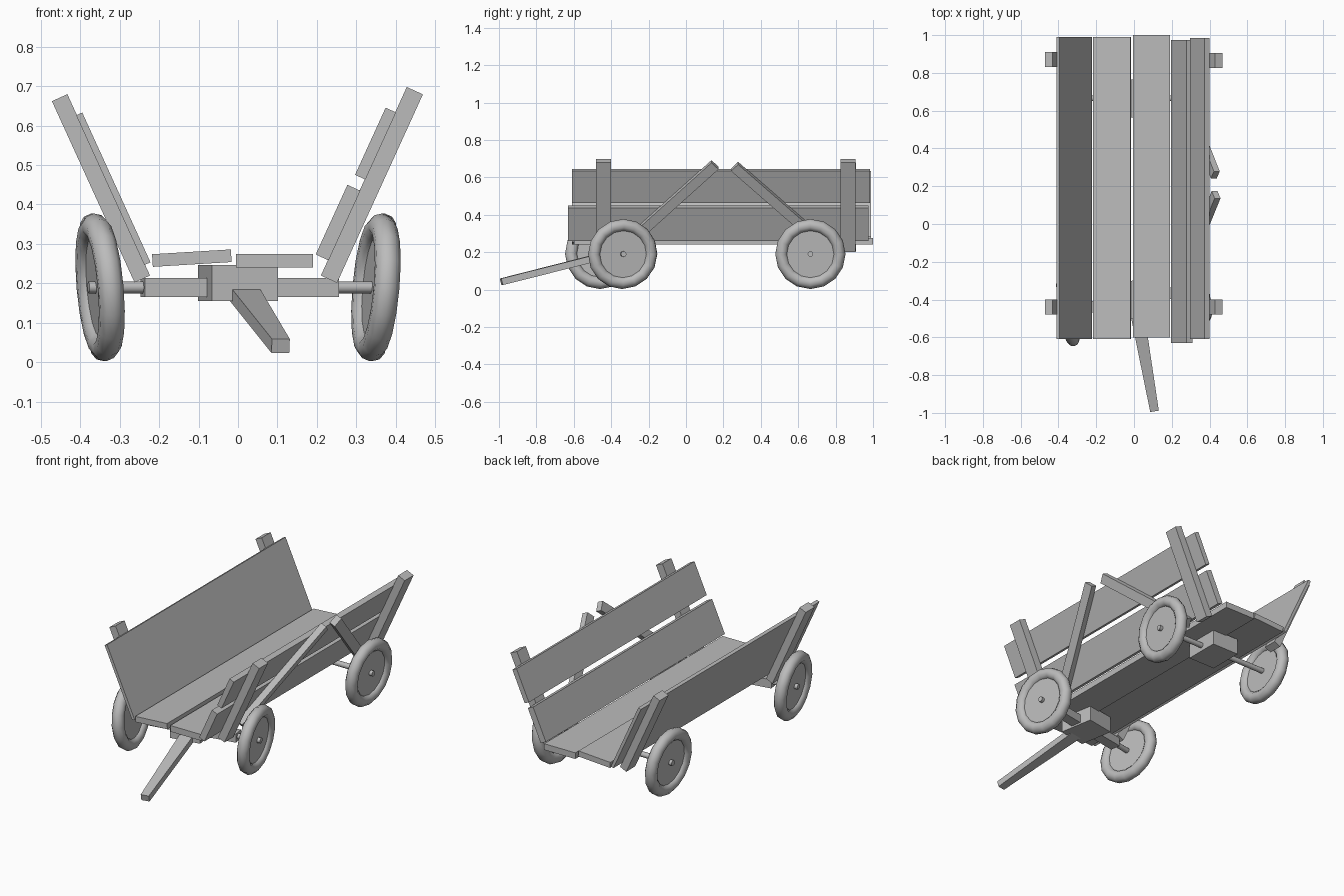
import bpy, bmesh, math
from mathutils import Matrix, Vector

if "Cube" in bpy.data.objects:
    bpy.data.objects.remove(bpy.data.objects["Cube"])

grey = bpy.data.materials.new("plain grey")
grey.use_nodes = True
GREY = (0.5, 0.5, 0.5, 1)
grey.diffuse_color = GREY
grey.node_tree.nodes["Principled BSDF"].inputs["Base Color"].default_value = GREY


def finish(name, bm, matrix):
    bm.transform(matrix)
    bmesh.ops.recalc_face_normals(bm, faces=bm.faces)
    mesh = bpy.data.meshes.new(name)
    bm.to_mesh(mesh)
    bm.free()
    mesh.materials.append(grey)
    obj = bpy.data.objects.new(name, mesh)
    bpy.context.collection.objects.link(obj)
    return obj


def box(name, xr, yr, zr, frame=Matrix(), taper=1.0):
    """Box spanning three ranges in a frame; taper narrows the -y end."""
    bm = bmesh.new()
    bmesh.ops.create_cube(bm, size=1)
    for v in bm.verts:
        k = taper if v.co.y < 0 else 1.0
        mid = [(r[0] + r[1]) / 2 for r in (xr, yr, zr)]
        v.co = Vector((mid[0] + v.co.x * k * (xr[1] - xr[0]),
                       mid[1] + v.co.y * (yr[1] - yr[0]),
                       mid[2] + v.co.z * (zr[1] - zr[0])))
    return finish(name, bm, frame)


def rod(name, radius, length, frame, sides=12):
    """Cylinder along the frame's x axis."""
    bm = bmesh.new()
    bmesh.ops.create_cone(bm, cap_ends=True, segments=sides, radius1=radius,
                          radius2=radius, depth=length)
    return smooth(finish(name, bm, frame @ Matrix.Rotation(math.pi / 2, 4, 'Y')))


def smooth(obj):
    bpy.ops.object.select_all(action='DESELECT')
    obj.select_set(True)
    bpy.context.view_layer.objects.active = obj
    bpy.ops.object.shade_smooth_by_angle(angle=math.radians(40))
    return obj


def tyre(name, major, minor, frame, around=16, section=10):
    bm = bmesh.new()
    rings = []
    for i in range(around):
        a = math.tau * i / around
        ring = []
        for j in range(section):
            b = math.tau * j / section
            r = major + minor * math.cos(b)
            ring.append(bm.verts.new((minor * math.sin(b), r * math.cos(a), r * math.sin(a))))
        rings.append(ring)
    for i in range(around):
        p, q = rings[i], rings[(i + 1) % around]
        for j in range(section):
            k = (j + 1) % section
            bm.faces.new((p[j], q[j], q[k], p[k]))
    obj = finish(name, bm, frame)
    for poly in obj.data.polygons:
        poly.use_smooth = True
    return obj


def place(x, y, z, angle=0, axis='Y'):
    return Matrix.Translation((x, y, z)) @ Matrix.Rotation(math.radians(angle), 4, axis)


# floor
box("floor_board_right", (-0.1, 0.1), (-0.61, 0.99), (-0.016, 0.016), place(-0.117, 0, 0.264, -3.5))
box("floor_board_left", (-0.005, 0.19), (-0.6, 1.0), (0.24, 0.275))

# left side: two planks, posts and braces on a leaning frame
left = place(0.21, 0, 0.22, 24.5)
box("left_lower_plank", (-0.034, 0.002), (-0.63, 0.975), (0.043, 0.237), left)
box("left_upper_plank", (-0.027, 0.002), (-0.61, 0.985), (0.268, 0.455), left)
for end, y in (("front", -0.44), ("rear", 0.865)):
    box(f"left_{end}_post", (0, 0.045), (y - 0.04, y + 0.04), (0, 0.525), left)
for end, top, foot in (("front", (0.155, 0.50), (-0.32, 0.03)), ("rear", (0.26, 0.49), (0.74, 0.03))):
    dy, dz = top[0] - foot[0], top[1] - foot[1]
    turn = math.degrees(math.atan2(dz, dy))
    box(f"left_{end}_brace", (0.002, 0.036), (0, math.hypot(dy, dz)), (-0.027, 0.027),
        left @ place(0, foot[0], foot[1], turn, 'X'))

# right side: one wide panel and posts
right = place(-0.223, 0, 0.22, -24.5)
box("right_panel", (-0.002, 0.015), (-0.61, 0.99), (0.03, 0.447), right)
for end, y in (("front", -0.44), ("rear", 0.87)):
    box(f"right_{end}_post", (-0.043, 0), (y - 0.04, y + 0.04), (0, 0.505), right)

# axles and wheels, the front set steered with the handle
for end, y, steer in (("front", -0.4, 10), ("rear", 0.665, 0)):
    axle = place(0, y, 0.19, steer, 'Z')
    rod(f"{end}_axle", 0.015, 0.77, axle)
    box(f"{end}_block", (-0.085, 0.085), (-0.1, 0.1), (-0.035, 0.056), axle)
    for side, s in (("left", 1), ("right", -1)):
        wheel = axle @ place(s * 0.355, 0, 0, s * 5)
        tyre(f"{end}_{side}_tyre", 0.155, 0.033, wheel)
        rod(f"{end}_{side}_disc", 0.135, 0.024, wheel, 24)
box("front_beam", (-0.245, 0.255), (-0.03, 0.03), (-0.025, 0.024), place(0, -0.4, 0.19, 10, 'Z'))

# handle
pull = place(0.015, -0.46, 0.175) @ Matrix.Rotation(math.radians(10), 4, 'Z') @ Matrix.Rotation(math.radians(14), 4, 'X')
box("handle", (-0.037, 0.037), (-0.552, 0), (-0.018, 0.018), pull, 0.62)
